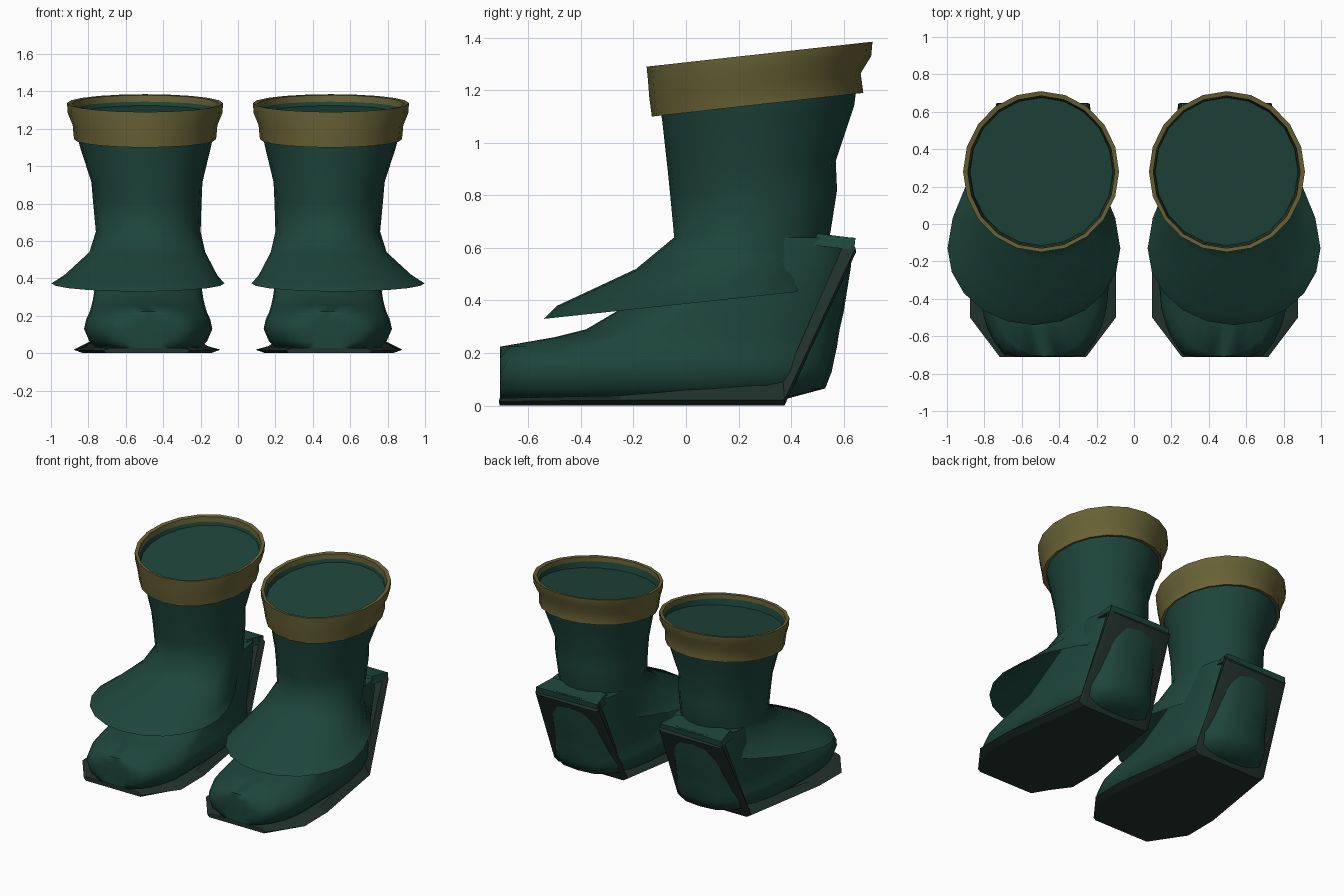
import bpy, bmesh, math


def material(name, rgb):
    m = bpy.data.materials.new(name)
    m.diffuse_color = (*rgb, 1.0)
    return m


GREEN = material("dark green leather", (0.0122, 0.059, 0.043))
OLIVE = material("olive trim", (0.140, 0.122, 0.036))
SOLE = material("blackish green sole", (0.016, 0.032, 0.026))


def ring(y0, y1, z0, z1, hw, cx, yc=None, n=20, power=2.0, clamp=-9.0):
    """Tilted oval from (y0, z0) in front to (y1, z1) behind; power squares off the back."""
    yc = (y0 + y1) / 2 if yc is None else yc
    pts = []
    for i in range(n):
        a = 2 * math.pi * i / n
        c, s = math.cos(a), math.sin(a)
        if s > 1e-6:
            e = 2 / power
            c = math.copysign(abs(c) ** e, c)
            y = yc + (y1 - yc) * s ** e
        else:
            y = yc + (yc - y0) * s
        y = max(y, clamp)
        t = (y - y0) / (y1 - y0)
        pts.append((cx + hw * c, y, z0 + (z1 - z0) * t))
    return pts


def loft(name, rings, mat, cap_start=False, cap_end=False, angle=40):
    """Skin consecutive closed rings, then add the mirrored twin for the other boot."""
    for side, sign in (("right", 1), ("left", -1)):
        bm = bmesh.new()
        loops = [[bm.verts.new((sign * x, y, z)) for x, y, z in r] for r in rings]
        for a, b in zip(loops, loops[1:]):
            n = len(a)
            for i in range(n):
                j = (i + 1) % n
                bm.faces.new((a[i], a[j], b[j], b[i]))
        if cap_start:
            bm.faces.new(loops[0][::-1])
        if cap_end:
            bm.faces.new(loops[-1])
        if sign < 0:
            bmesh.ops.reverse_faces(bm, faces=bm.faces[:])
        me = bpy.data.meshes.new(side + "_" + name)
        bm.to_mesh(me)
        bm.free()
        me.materials.append(mat)
        ob = bpy.data.objects.new(side + "_" + name, me)
        bpy.context.collection.objects.link(ob)
        bpy.ops.object.select_all(action='DESELECT')
        ob.select_set(True)
        bpy.context.view_layer.objects.active = ob
        bpy.ops.object.shade_smooth_by_angle(angle=math.radians(angle))


# Shaft flaring into the overhanging skirt
loft("shaft_and_skirt", [
    ring(-0.54, 0.54, 0.33, 0.445, 0.462, 0.535, yc=-0.13, power=1.65),
    ring(-0.49, 0.54, 0.38, 0.475, 0.41, 0.52, yc=-0.10, power=1.8),
    ring(-0.19, 0.53, 0.52, 0.57, 0.31, 0.485, yc=0.10, power=2.2),
    ring(-0.045, 0.55, 0.64, 0.66, 0.28, 0.48),
    ring(-0.06, 0.575, 0.80, 0.82, 0.29, 0.485),
    ring(-0.07, 0.57, 0.90, 0.93, 0.297, 0.487),
    ring(-0.09, 0.64, 1.08, 1.14, 0.352, 0.495),
    ring(-0.10, 0.648, 1.14, 1.20, 0.364, 0.495),
    ring(-0.125, 0.68, 1.26, 1.345, 0.387, 0.495),
], GREEN, angle=60)

# Sunken floor inside the opening
loft("shaft_floor", [ring(-0.115, 0.676, 1.215, 1.325, 0.382, 0.495)], GREEN, cap_end=True)

# Cuff band around the shaft opening
loft("cuff", [
    ring(-0.10, 0.648, 1.11, 1.195, 0.358, 0.495),
    ring(-0.13, 0.675, 1.10, 1.19, 0.380, 0.497),
    ring(-0.14, 0.665, 1.175, 1.265, 0.387, 0.497),
    ring(-0.145, 0.705, 1.24, 1.33, 0.414, 0.497),
    ring(-0.15, 0.71, 1.29, 1.385, 0.417, 0.497),
    ring(-0.130, 0.685, 1.288, 1.38, 0.393, 0.496),
    ring(-0.127, 0.682, 1.24, 1.33, 0.389, 0.495),
], OLIVE)

# Foot: toe cut flat in front, rounded heel bulging out behind
FOOT = [  # front y, back y, z, half width, centre y
    (-0.74, 0.38, 0.025, 0.275, -0.35),
    (-0.79, 0.53, 0.065, 0.315, -0.35),
    (-0.80, 0.555, 0.13, 0.343, -0.35),
    (-0.77, 0.565, 0.18, 0.332, -0.33),
    (-0.713, 0.575, 0.224, 0.312, -0.25),
    (-0.50, 0.58, 0.26, 0.302, -0.15),
    (-0.38, 0.585, 0.29, 0.295, -0.08),
    (-0.27, 0.60, 0.355, 0.285, 0.0),
    (0.0, 0.628, 0.53, 0.265, 0.22),
    (0.14, 0.637, 0.64, 0.25, 0.30),
]
loft("foot", [ring(f, b, z, z, w, 0.48, yc=c, n=28, power=3.2, clamp=-0.708)
              for f, b, z, w, c in FOOT], GREEN, True, True, 60)

# Sole: bevelled thin rim with a flange, folding up into the frame behind the heel
SOLE_PATH = [  # bottom y, z, half width; rim y, z, half width; inner y, z, half width
    (-0.71, 0.0, 0.215, -0.712, 0.015, 0.23, -0.71, 0.028, 0.20),
    (-0.50, 0.0, 0.34, -0.50, 0.018, 0.39, -0.49, 0.033, 0.325),
    (-0.25, 0.0, 0.34, -0.25, 0.020, 0.39, -0.25, 0.038, 0.325),
    (0.375, 0.0, 0.255, 0.375, 0.022, 0.29, 0.37, 0.09, 0.25),
    (0.648, 0.585, 0.225, 0.645, 0.60, 0.25, 0.61, 0.638, 0.235),
]


def sole_section(by, bz, bw, ry, rz, rw, iy, iz, iw):
    c = 0.487
    return [(c - bw, by, bz), (c + bw, by, bz), (c + rw, ry, rz),
            (c + iw, iy, iz), (c - iw, iy, iz), (c - rw, ry, rz)]


loft("sole", [sole_section(*p) for p in SOLE_PATH], SOLE, True, True, 20)


# Flat ledge closing the top of the heel
def rect(z, y0, y1, w0, w1):
    c = 0.49
    return [(c - w0, y0, z), (c + w0, y0, z), (c + w1, y1, z - 0.018), (c - w1, y1, z - 0.018)]


loft("heel_ledge", [rect(0.61, 0.48, 0.64, 0.23, 0.245), rect(0.655, 0.50, 0.645, 0.21, 0.24)],
     GREEN, True, True, 20)
